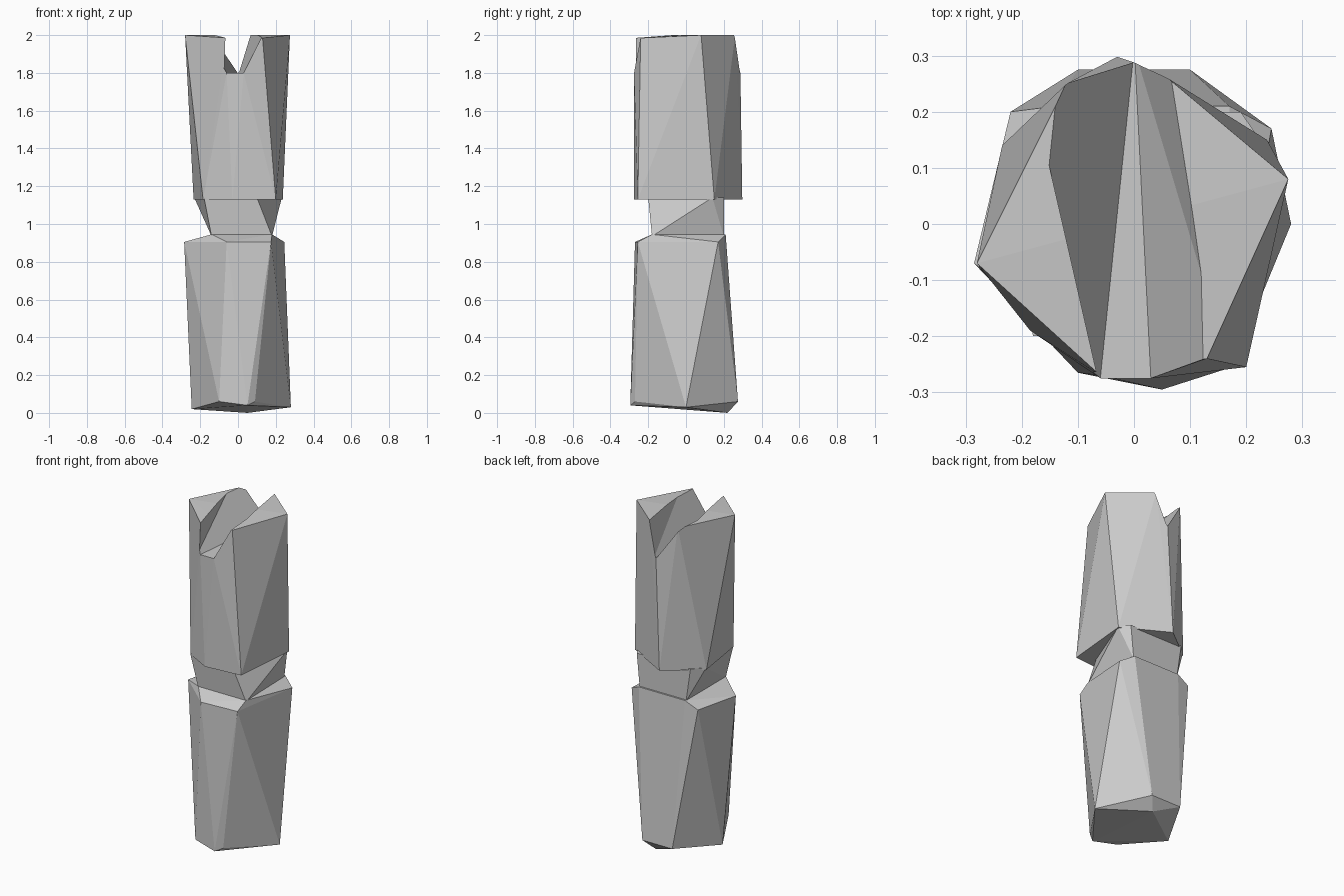
import bpy, bmesh
from mathutils import Vector

if "Cube" in bpy.data.objects:
    bpy.data.objects.remove(bpy.data.objects["Cube"])


def hull(name, points):
    """Flat-faced convex block around a handful of corner points."""
    bm = bmesh.new()
    for p in points:
        bm.verts.new(p)
    res = bmesh.ops.convex_hull(bm, input=bm.verts[:])
    junk = list({g for g in res["geom_interior"] + res["geom_unused"]
                 if isinstance(g, bmesh.types.BMVert)})
    bmesh.ops.delete(bm, geom=junk, context='VERTS')
    bmesh.ops.recalc_face_normals(bm, faces=bm.faces[:])
    me = bpy.data.meshes.new(name)
    bm.to_mesh(me)
    bm.free()
    ob = bpy.data.objects.new(name, me)
    bpy.context.collection.objects.link(ob)
    return ob


def ring(z, *xy):
    return [(x, y, z) for x, y in xy]


# Lower block: underside points, bottom ring, shoulder ring, top rim
hull("lower_block",
     [(0.05, 0.22, 0.0), (0.05, -0.295, 0.04), (0.28, 0.0, 0.03), (-0.245, 0.0, 0.02)]
     + ring(0.06, (0.09, -0.27), (-0.1, -0.265), (-0.1, 0.275), (0.1, 0.275))
     + ring(0.905, (-0.285, -0.07), (-0.06, -0.27), (0.175, -0.255), (0.245, 0.17),
            (-0.22, 0.2))
     + ring(0.945, (-0.14, -0.18), (0.18, -0.18), (0.17, 0.21), (-0.14, 0.21)))

# Narrow neck
hull("neck",
     ring(0.935, (-0.14, -0.18), (0.18, -0.18), (0.17, 0.2), (-0.14, 0.2))
     + ring(1.14, (-0.18, -0.2), (0.1, -0.2), (0.232, 0.14), (0.19, 0.2),
            (-0.17, 0.2), (-0.232, 0.14)))

# Upper block
upper = hull("upper_block",
             ring(1.13, (-0.185, -0.19), (-0.03, -0.275), (0.2, -0.255),
                  (0.237, 0.15), (-0.03, 0.298), (-0.235, 0.14))
             + ring(1.8, (0.0, 0.288), (0.03, -0.275), (-0.06, -0.275))
             + ring(2.0, (-0.12, 0.25), (0.06, 0.26), (0.275, 0.08), (-0.28, -0.07))
             + ring(1.985, (-0.06, -0.27), (0.13, -0.24)))

# Tapered notch across the top, run slightly past both sides
front = [(-0.06, -0.275, 1.8), (0.03, -0.275, 1.8), (0.18, -0.275, 2.1), (-0.06, -0.275, 2.1)]
back = [(-0.002, 0.289, 1.8), (0.002, 0.289, 1.8), (0.09, 0.289, 2.1), (-0.19, 0.289, 2.1)]
pts = []
for a, b in zip(front, back):
    a, b = Vector(a), Vector(b)
    pts += [a.lerp(b, -0.06), a.lerp(b, 1.04)]
cutter = hull("notch_cutter", pts)
cutter.hide_render = True

mod = upper.modifiers.new("notch", 'BOOLEAN')
mod.operation = 'DIFFERENCE'
mod.solver = 'EXACT'
mod.object = cutter
bpy.context.view_layer.objects.active = upper
bpy.ops.object.modifier_apply(modifier=mod.name)
bpy.data.objects.remove(cutter, do_unlink=True)
